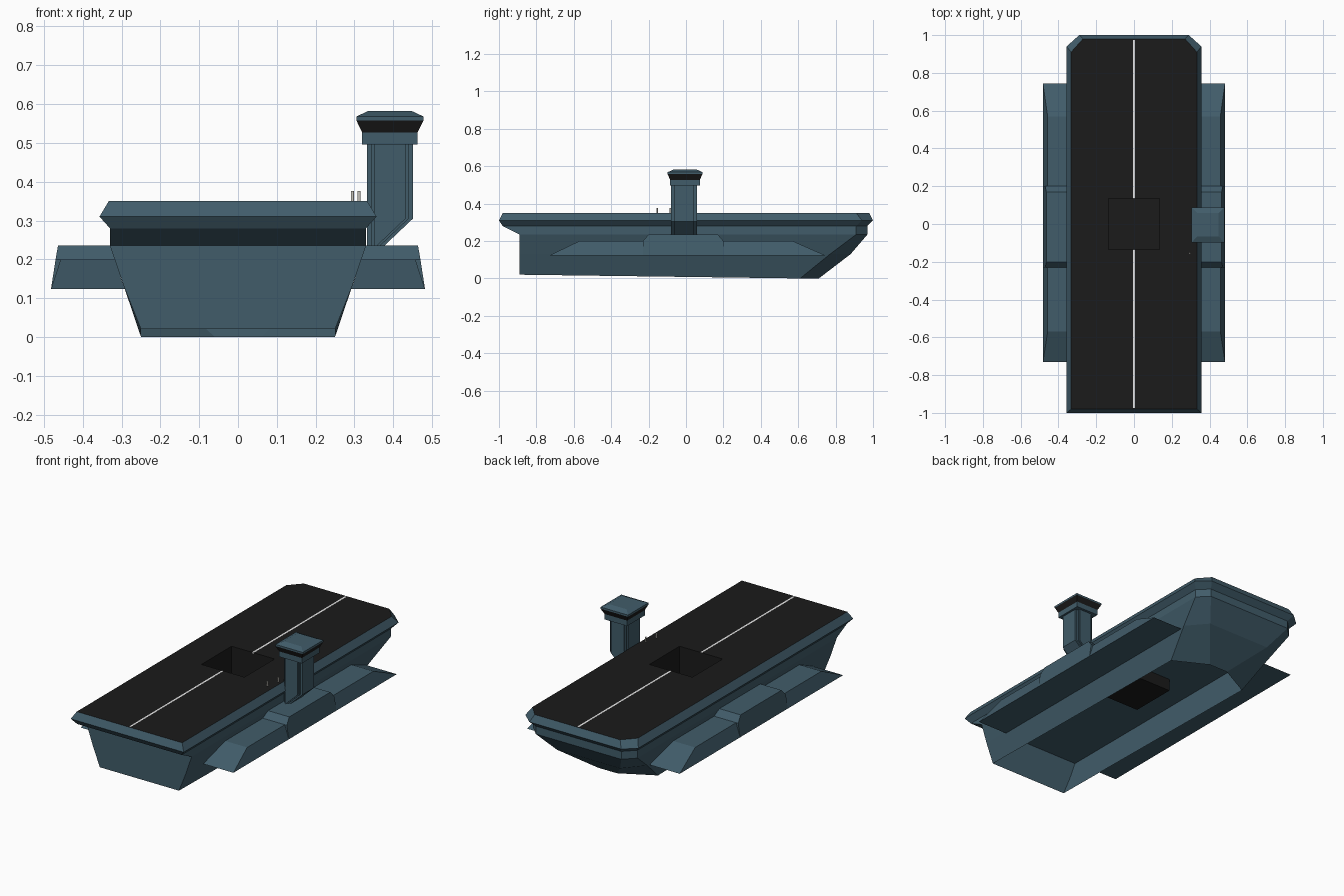
import bpy, bmesh
from math import cos, sin, pi

cube = bpy.data.objects.get("Cube")
if cube:
    bpy.data.objects.remove(cube, do_unlink=True)


def material(name, r, g, b):
    m = bpy.data.materials.new(name)
    m.use_nodes = True
    m.diffuse_color = (r, g, b, 1)
    bsdf = next(n for n in m.node_tree.nodes if n.type == 'BSDF_PRINCIPLED')
    bsdf.inputs["Base Color"].default_value = (r, g, b, 1)
    bsdf.inputs["Roughness"].default_value = 0.8
    return m


BLUE = material("slate_blue", 0.053, 0.108, 0.144)
BLACK = material("deck_black", 0.0105, 0.0105, 0.0105)
WHITE = material("line_white", 0.8, 0.8, 0.8)
PALE = material("mast_pale_grey", 0.6, 0.58, 0.53)


def loft(name, rings, mats, rule=None, closed=True):
    """Skin a stack of equal-length rings, capping both ends if closed."""
    bm = bmesh.new()
    loops = [[bm.verts.new(p) for p in ring] for ring in rings]
    n = len(loops[0])
    for low, high in zip(loops, loops[1:]):
        for i in range(n):
            j = (i + 1) % n
            bm.faces.new((low[i], low[j], high[j], high[i]))
    if closed:
        bm.faces.new(loops[0][::-1])
        bm.faces.new(loops[-1])
        bmesh.ops.recalc_face_normals(bm, faces=bm.faces)
    if rule:
        for f in bm.faces:
            f.material_index = rule(f)
    mesh = bpy.data.meshes.new(name)
    bm.to_mesh(mesh)
    bm.free()
    for m in mats:
        mesh.materials.append(m)
    obj = bpy.data.objects.new(name, mesh)
    bpy.context.collection.objects.link(obj)
    return obj


def rect(x0, x1, y0, y1, z):
    return [(x0, y0, z), (x1, y0, z), (x1, y1, z), (x0, y1, z)]


def box(name, x0, x1, y0, y1, z0, z1, mats):
    return loft(name, [rect(x0, x1, y0, y1, z0), rect(x0, x1, y0, y1, z1)], mats)


def hull_ring(z, w, stern, shoulder, bow_w, bow, stern_z=None):
    sz = z if stern_z is None else stern_z
    return [(-w, stern, sz), (w, stern, sz), (w, shoulder, z),
            (bow_w, bow, z), (-bow_w, bow, z), (-w, shoulder, z)]


# Flared hull shell, open underneath, narrowing to a blunt bow
hull_top = hull_ring(0.235, 0.33, -0.89, 0.91, 0.27, 0.97)
loft("hull", [
    hull_ring(0, 0.25, -0.89, 0.61, 0.06, 0.71, 0.02),
    hull_ring(0.13, 0.294, -0.89, 0.77, 0.2, 0.88),
    hull_top,
], [BLUE], closed=False)

# Flight deck slab with a bevelled rim and black top
deck = loft("flight_deck", [
    hull_top,
    hull_ring(0.28, 0.33, -0.98, 0.91, 0.27, 0.97),
    hull_ring(0.31, 0.357, -1.0, 0.94, 0.29, 1.0),
    hull_ring(0.35, 0.333, -0.98, 0.91, 0.27, 0.98),
], [BLUE, BLACK], lambda f: int(f.calc_center_median().z > 0.345))

# Square opening cut through the deck
PIT = 0.136
cutter = box("lift_well_cutter", -PIT, PIT, -PIT, PIT, 0.1, 0.5, [BLUE, BLACK])
for p in cutter.data.polygons:
    p.material_index = 1
cutter.hide_render = True
cut = deck.modifiers.new("lift_well", 'BOOLEAN')
cut.object = cutter
cut.operation = 'DIFFERENCE'
cut.solver = 'EXACT'
bpy.context.view_layer.objects.active = deck
bpy.ops.object.modifier_apply(modifier=cut.name)
bpy.data.objects.remove(cutter, do_unlink=True)

# Black well tray hanging below the opening
loft("lift_well", [
    rect(-PIT, PIT, -PIT, PIT, 0.235),
    rect(-PIT, PIT, -PIT, PIT, 0.165),
    rect(-0.001, 0.001, -0.001, 0.001, 0.165),
], [BLACK], closed=False)

# Centre line painted either side of the well
for label, y0, y1 in (("rear", -0.975, -PIT), ("front", PIT, 0.975)):
    box("centre_line_" + label, -0.006, 0.005, y0, y1, 0.345, 0.3504, [WHITE])

# Side sponsons, each with a raised block amidships
LOW, MID, HIGH = 0.123, 0.2, 0.235


def sponson(name, side, profile, outer):
    loft(name, [
        [(side * (0.25 + 0.34 * z), y, z) for y, z in profile],
        [(side * outer[z], y, z) for y, z in profile],
    ], [BLUE])


for label, s in (("left", 1), ("right", -1)):
    sponson("sponson_" + label, s,
            [(-0.73, LOW), (-0.57, MID), (0.57, MID), (0.745, LOW)],
            {LOW: 0.482, MID: 0.457})
    sponson("sponson_block_" + label, s,
            [(-0.23, LOW), (-0.23, MID), (-0.2, HIGH),
             (0.17, HIGH), (0.2, MID), (0.2, LOW)],
            {LOW: 0.482, MID: 0.47, HIGH: 0.464})

# Tower column: crossed slabs with stepped corners and a sloped foot
CY = -0.01


def tower_slab(name, x0, x1, half):
    side = [(x0, 0.51), (x1, 0.51), (x1, 0.305), (x1 - 0.074, 0.235), (x0, 0.235)]
    loft(name, [[(x, CY + t * half, z) for x, z in side] for t in (-1, 1)], [BLUE])


tower_slab("tower_wide_slab", 0.333, 0.451, 0.052)
tower_slab("tower_deep_slab", 0.352, 0.432, 0.069)
tower_slab("tower_core", 0.344, 0.44, 0.061)

# Tower bridge with a dark flared window band
loft("tower_bridge", [
    rect(0.32, 0.463, -0.085, 0.074, 0.496),
    rect(0.32, 0.463, -0.085, 0.074, 0.527),
    rect(0.305, 0.478, -0.098, 0.088, 0.558),
    rect(0.305, 0.478, -0.098, 0.088, 0.568),
    rect(0.335, 0.448, -0.066, 0.058, 0.582),
], [BLUE, BLACK], lambda f: int(0.53 < f.calc_center_median().z < 0.556))

# Thin round masts on the deck edge
SIDES = 12
for label, x, y in (("rear", 0.295, -0.155), ("front", 0.312, -0.083)):
    loft("mast_" + label, [
        [(x + 0.004 * cos(2 * pi * i / SIDES), y + 0.004 * sin(2 * pi * i / SIDES), z)
         for i in range(SIDES)] for z in (0.345, 0.376)
    ], [PALE])
